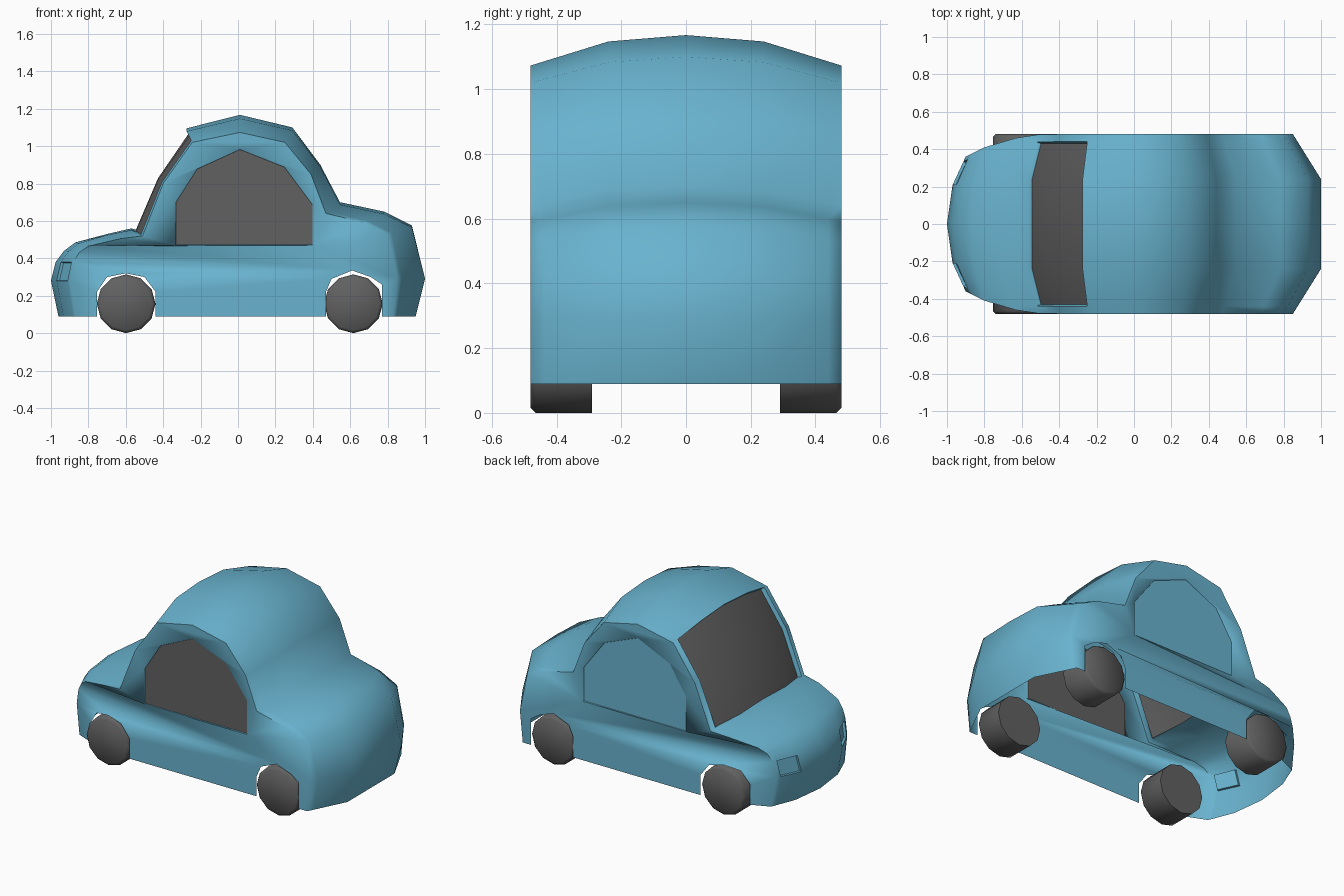
import bpy, bmesh
from math import radians, pi
from mathutils import Vector, Matrix
from mathutils.geometry import tessellate_polygon

if "Cube" in bpy.data.objects:
    bpy.data.objects.remove(bpy.data.objects["Cube"])


def material(name, rgb):
    m = bpy.data.materials.new(name)
    m.diffuse_color = (*rgb, 1)
    m.use_nodes = True
    m.node_tree.nodes["Principled BSDF"].inputs["Base Color"].default_value = m.diffuse_color
    return m


blue = material("blue_paint", (0.14, 0.45, 0.62))
dark = material("dark_grey", (0.12, 0.12, 0.12))


def add_object(name, bm, mat, angle):
    mesh = bpy.data.meshes.new(name)
    bm.to_mesh(mesh)
    bm.free()
    ob = bpy.data.objects.new(name, mesh)
    bpy.context.collection.objects.link(ob)
    mesh.materials.append(mat)
    bpy.ops.object.select_all(action='DESELECT')
    ob.select_set(True)
    bpy.context.view_layer.objects.active = ob
    bpy.ops.object.shade_smooth_by_angle(angle=radians(angle))
    return ob


# half width of the body along its length (nose tapers in plan)
PLAN = [(-0.9, 0.36), (-0.8, 0.41), (-0.63, 0.46), (-0.5, 0.48), (2, 0.48)]


def width(x):
    if x <= PLAN[0][0]:
        return PLAN[0][1]
    for (x0, w0), (x1, w1) in zip(PLAN, PLAN[1:]):
        if x <= x1:
            return w0 + (w1 - w0) * (x - x0) / (x1 - x0)


# profile rows: centre x, z then side edge x, z, nose to tail
ROWS = [(-.96, .09, -.87, .09), (-1, .28, -.90, .28), (-.975, .38, -.88, .38),
        (-.93, .44, -.85, .43), (-.87, .485, -.80, .465), (-.70, .53, -.63, .505),
        (-.57, .56, -.51, .52), (-.45, .84, -.40, .80), (-.275, 1.095, -.245, 1.02),
        (.01, 1.167, .01, 1.073), (.29, 1.10, .25, 1.02), (.44, .90, .39, .85),
        (.545, .70, .47, .64), (.78, .65, .68, .59), (.93, .575, .80, .53),
        (1, .29, .85, .29), (.95, .09, .83, .09)]

bm = bmesh.new()
grid = []
for i, (cx, cz, ex, ez) in enumerate(ROWS):
    w = width(ex)
    k = 0.3 if i < 5 else 0.0
    edge = Vector((ex, w, ez))
    mid = Vector((cx + (ex - cx) * k, min(0.24, 0.58 * w), cz + (ez - cz) * 0.21))
    half = [edge, edge.lerp(mid, 1 / 6), mid]
    row = half + [Vector((cx, 0, cz))] + [Vector((p.x, -p.y, p.z)) for p in reversed(half)]
    grid.append([bm.verts.new(p) for p in row])

# nose, bonnet, roof and tail skin; 1 = windscreen, 4 = headlights
for i in range(len(grid) - 1):
    for j in range(6):
        f = bm.faces.new((grid[i][j], grid[i + 1][j], grid[i + 1][j + 1], grid[i][j + 1]))
        if i in (6, 7) and 0 < j < 5:
            f.material_index = 1
        if i == 1 and j in (1, 4):
            f.material_index = 4

# side walls with wheel arches and window
arches = [(.77, .09), (.77, .26), (.71, .30), (.61, .335), (.50, .29), (.47, .22), (.47, .09),
          (-.44, .09), (-.44, .22), (-.50, .30), (-.60, .32), (-.70, .30),
          (-.755, .22), (-.755, .09)]
window = [(-.335, .47), (.40, .47), (.40, .69), (.25, .89), (.01, .985), (-.22, .88), (-.335, .70)]
outline = [(r[2], r[3]) for r in ROWS] + arches
wall = [Vector((x, z, 0)) for x, z in outline]
hole = [Vector((x, z, 0)) for x, z in window]
for side, slot in ((-1, 2), (1, 3)):
    vs = [bm.verts.new((p.x, side * width(p.x), p.y)) for p in wall + hole]
    for tri in tessellate_polygon([wall, hole]):
        bm.faces.new([vs[t] for t in tri])
    bm.faces.new(vs[len(wall):]).material_index = slot

bmesh.ops.remove_doubles(bm, verts=bm.verts, dist=0.0005)
bmesh.ops.recalc_face_normals(bm, faces=bm.faces)
bm.normal_update()
top = max(bm.faces, key=lambda f: f.calc_center_median().z)
if top.normal.z < 0:
    bmesh.ops.reverse_faces(bm, faces=bm.faces)

# recess the windscreen, windows and headlights
for slot, depth in ((1, -0.025), (2, -0.006), (3, -0.006), (4, -0.015)):
    faces = [f for f in bm.faces if f.material_index == slot]
    rim = bmesh.ops.inset_region(bm, faces=faces, thickness=0.003, depth=depth,
                                 use_even_offset=True, use_boundary=True)
    for f in rim["faces"]:
        f.material_index = 0

# split the shell into named parts
parts = [("body_shell", blue), ("windscreen", dark), ("near_side_window", dark),
         ("far_side_window", blue), ("headlights", blue)]
for slot, (name, mat) in enumerate(parts):
    part = bm.copy()
    bmesh.ops.delete(part, geom=[f for f in part.faces if f.material_index != slot],
                     context='FACES')
    for f in part.faces:
        f.material_index = 0
    add_object(name, part, mat, 70)
bm.free()

# wheels
R = 0.157
for end, x in (("front", -0.598), ("rear", 0.617)):
    for side, s in (("near", -1), ("far", 1)):
        wb = bmesh.new()
        bmesh.ops.create_cone(wb, cap_ends=True, segments=12, radius1=R, radius2=R, depth=0.19,
                              matrix=Matrix.Rotation(pi / 2, 4, 'X'))
        rim = [e for e in wb.edges if all(v.co.y * s > 0 for v in e.verts)]
        bmesh.ops.bevel(wb, geom=rim, offset=0.015, segments=1, affect='EDGES')
        ob = add_object(f"{end}_{side}_wheel", wb, dark, 50)
        ob.location = (x, s * 0.385, R)
